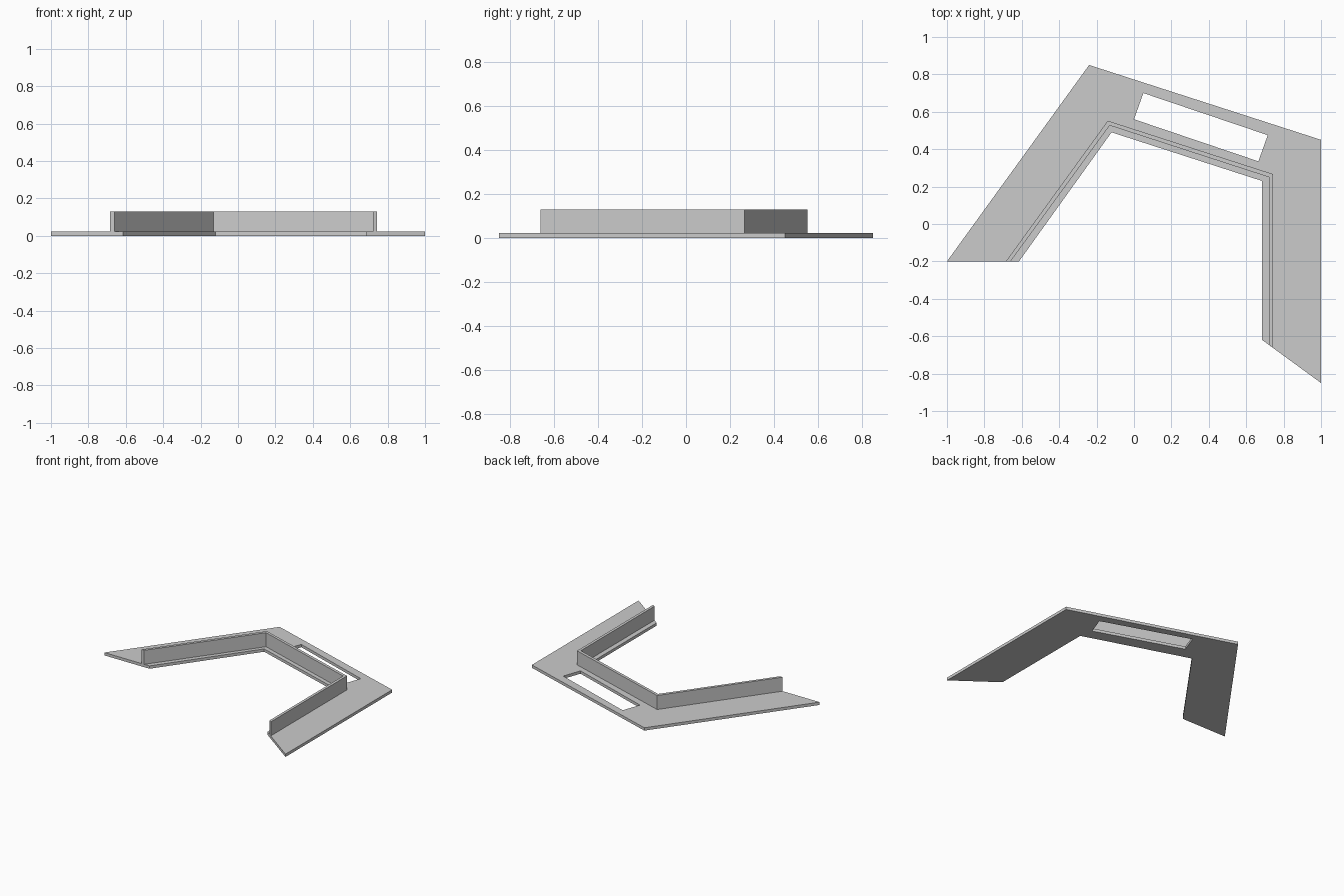
import bpy
import bmesh
from mathutils import Vector

cube = bpy.data.objects.get("Cube")
if cube:
    bpy.data.objects.remove(cube, do_unlink=True)

grey = bpy.data.materials.new("light_grey")
grey.use_nodes = True
colour = (0.6, 0.6, 0.6, 1)
grey.diffuse_color = colour
grey.node_tree.nodes["Principled BSDF"].inputs["Base Color"].default_value = colour


def extruded_outline(name, loops, bottom, top):
    """Fill closed outlines (the first is the border, the rest holes) and extrude up."""
    bm = bmesh.new()
    for loop in loops:
        verts = [bm.verts.new((x, y, bottom)) for x, y in loop]
        for a, b in zip(verts, verts[1:] + verts[:1]):
            bm.edges.new((a, b))
    bmesh.ops.triangle_fill(bm, edges=bm.edges[:], use_beauty=True, normal=(0, 0, 1))
    raised = bmesh.ops.extrude_face_region(bm, geom=bm.faces[:], use_keep_orig=True)
    moved = [g for g in raised["geom"] if isinstance(g, bmesh.types.BMVert)]
    bmesh.ops.translate(bm, verts=moved, vec=Vector((0, 0, top - bottom)))
    bmesh.ops.recalc_face_normals(bm, faces=bm.faces[:])
    # Merge the flat triangles back into clean faces
    bmesh.ops.dissolve_limit(bm, angle_limit=0.01, verts=bm.verts[:], edges=bm.edges[:])
    mesh = bpy.data.meshes.new(name)
    bm.to_mesh(mesh)
    bm.free()
    mesh.materials.append(grey)
    obj = bpy.data.objects.new(name, mesh)
    bpy.context.collection.objects.link(obj)
    return obj


# Flat angled base plate with a rectangular slot in its back section
plate = [(-1, -0.2), (-0.24, 0.85), (1, 0.45), (1, -0.85),
         (0.685, -0.62), (0.685, 0.23), (-0.12, 0.49), (-0.615, -0.2)]
slot = [(0.05, 0.7), (0.715, 0.475), (0.665, 0.335), (0, 0.56)]
extruded_outline("base_plate", [plate, slot], 0, 0.022)

# Thin upright wall that follows the inner edge of the plate
wall = [(-0.685, -0.2), (-0.14, 0.552), (0.743, 0.267), (0.743, -0.662),
        (0.722, -0.647), (0.722, 0.25), (-0.13, 0.527), (-0.66, -0.2)]
extruded_outline("upright_wall", [wall], 0.022, 0.13)
